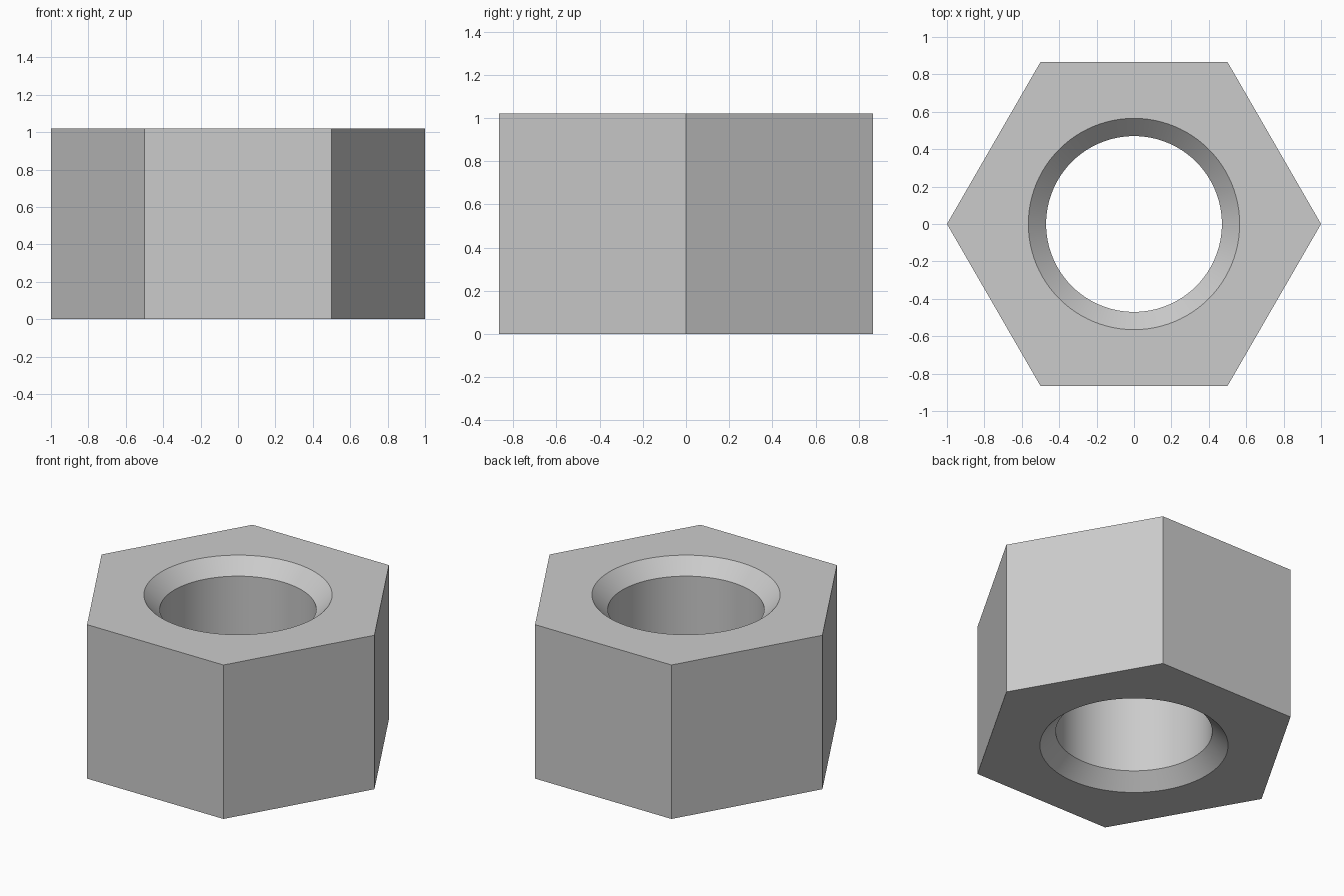
import bpy, bmesh, math

if "Cube" in bpy.data.objects:
    bpy.data.objects.remove(bpy.data.objects["Cube"], do_unlink=True)

HEIGHT = 1.02
HEX_RADIUS = 1.0
BORE_RADIUS = 0.47
CHAMFER = 0.095
SEGMENTS = 96

# Plain steel grey
steel = bpy.data.materials.new("steel_grey")
steel.use_nodes = True
colour = (0.6, 0.6, 0.6, 1)
steel.diffuse_color = colour
steel.node_tree.nodes["Principled BSDF"].inputs["Base Color"].default_value = colour

bm = bmesh.new()


def ring(radius, z, sides):
    """Closed loop of vertices, first corner on +x."""
    step = math.tau / sides
    return [bm.verts.new((radius * math.cos(i * step), radius * math.sin(i * step), z))
            for i in range(sides)]


def wall(lower, upper):
    """Quads between two loops of equal count."""
    n = len(lower)
    for i in range(n):
        j = (i + 1) % n
        bm.faces.new((lower[i], lower[j], upper[j], upper[i]))


def cap(outer, inner):
    """Flat face with a round hole."""
    edges = [bm.edges.get((loop[i - 1], loop[i]))
             for loop in (outer, inner) for i in range(len(loop))]
    bmesh.ops.triangle_fill(bm, edges=edges, use_beauty=True)


# Six flat sides
hex_bottom, hex_top = ring(HEX_RADIUS, 0, 6), ring(HEX_RADIUS, HEIGHT, 6)
wall(hex_bottom, hex_top)

# Bore with a countersink at each end
bore = [ring(r, z, SEGMENTS) for r, z in (
    (BORE_RADIUS + CHAMFER, 0), (BORE_RADIUS, CHAMFER),
    (BORE_RADIUS, HEIGHT - CHAMFER), (BORE_RADIUS + CHAMFER, HEIGHT))]
for lower, upper in zip(bore, bore[1:]):
    wall(lower, upper)

# Top and bottom faces
cap(hex_bottom, bore[0])
cap(hex_top, bore[-1])
bmesh.ops.recalc_face_normals(bm, faces=bm.faces)

mesh = bpy.data.meshes.new("hex_nut")
bm.to_mesh(mesh)
bm.free()
mesh.materials.append(steel)

nut = bpy.data.objects.new("hex_nut", mesh)
bpy.context.collection.objects.link(nut)
bpy.ops.object.select_all(action="DESELECT")
nut.select_set(True)
bpy.context.view_layer.objects.active = nut
bpy.ops.object.shade_smooth_by_angle(angle=math.radians(30))
